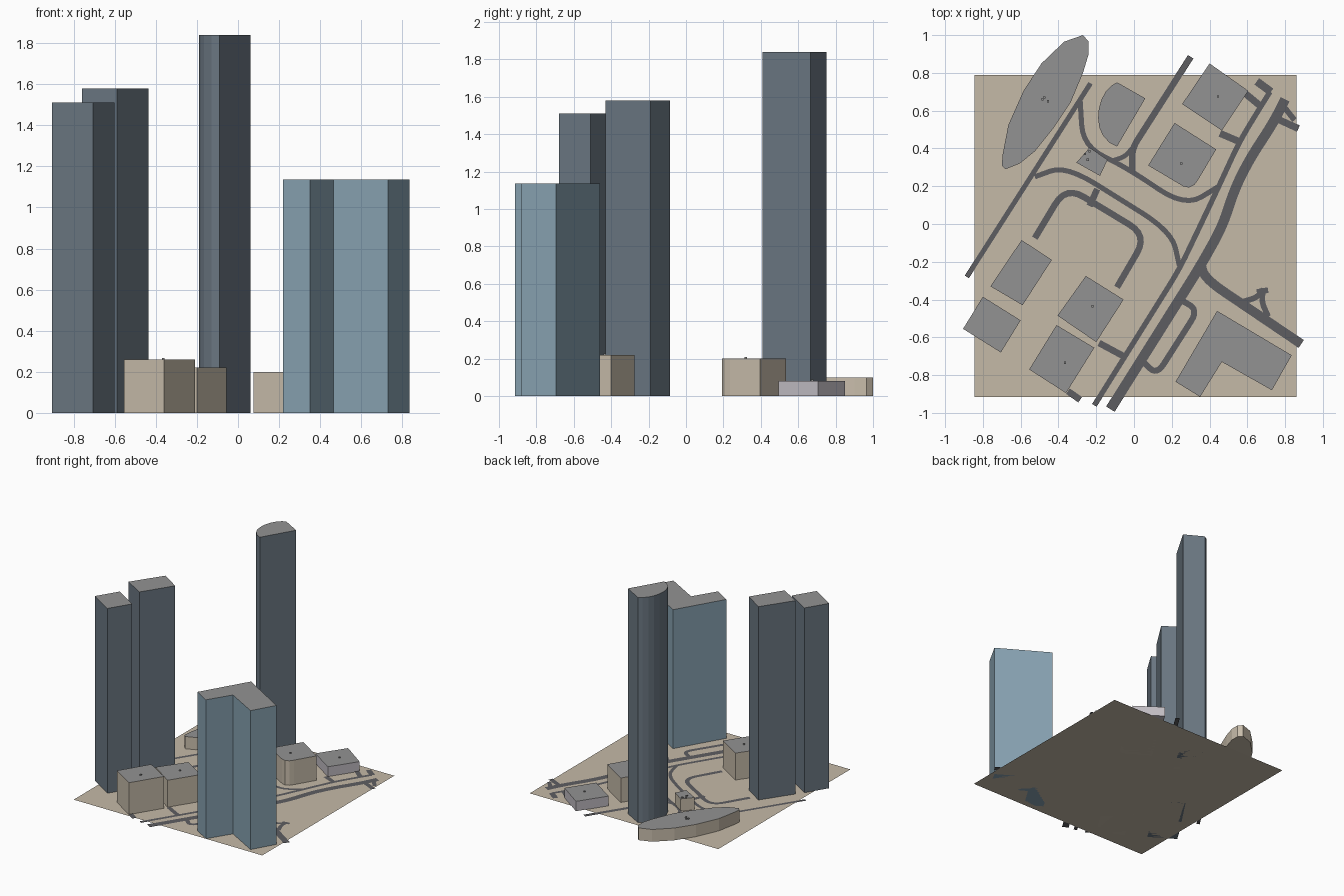
import bpy, bmesh
from mathutils import Vector

if "Cube" in bpy.data.objects:
    bpy.data.objects.remove(bpy.data.objects["Cube"])


def mat(name, r, g, b):
    m = bpy.data.materials.new(name)
    m.diffuse_color = (r, g, b, 1)
    m.use_nodes = True
    m.node_tree.nodes["Principled BSDF"].inputs["Base Color"].default_value = m.diffuse_color
    return m


BEIGE = mat("beige_wall", 0.58, 0.51, 0.41)
LILAC = mat("pale_wall", 0.55, 0.52, 0.56)
SLATE = mat("slate_wall", 0.15, 0.19, 0.23)
BLUE = mat("blue_wall", 0.25, 0.37, 0.45)
ROOF = mat("roof_grey", 0.29, 0.29, 0.29)
ROAD = mat("asphalt", 0.11, 0.11, 0.12)
LAND = mat("land", 0.56, 0.49, 0.39)


def finish(bm, name, *mats):
    me = bpy.data.meshes.new(name)
    bm.to_mesh(me)
    bm.free()
    for m in mats:
        me.materials.append(m)
    ob = bpy.data.objects.new(name, me)
    bpy.context.collection.objects.link(ob)
    return ob


def prism(name, pts, z0, z1, wall):
    """Upright footprint prism with a grey roof."""
    bm = bmesh.new()
    base = bm.faces.new([bm.verts.new((x, y, z0)) for x, y in pts])
    ext = bmesh.ops.extrude_face_region(bm, geom=[base])["geom"]
    bmesh.ops.translate(bm, vec=(0, 0, z1 - z0),
                        verts=[v for v in ext if isinstance(v, bmesh.types.BMVert)])
    bmesh.ops.recalc_face_normals(bm, faces=bm.faces[:])
    for f in bm.faces:
        f.material_index = int(f.normal.z > 0.5)
    return finish(bm, name, wall, ROOF)


def building(name, h, wall, pts, vents=()):
    prism(name, pts, 0, h, wall)
    for i, (x, y) in enumerate(vents):
        s = 0.006
        prism(f"{name}_vent_{i}", [(x - s, y - s), (x + s, y - s), (x + s, y + s), (x - s, y + s)],
              h, h + 0.008, ROOF)


def rounded(pts, r, steps=6):
    """Polyline with each inner corner replaced by a short curve."""
    p = [Vector(q) for q in pts]
    out = [p[0]]
    for a, b, c in zip(p, p[1:], p[2:]):
        ra, rc = min(r, (a - b).length * 0.49), min(r, (c - b).length * 0.49)
        s, e = b + (a - b).normalized() * ra, b + (c - b).normalized() * rc
        for i in range(steps + 1):
            t = i / steps
            out.append(s * (1 - t) ** 2 + b * 2 * t * (1 - t) + e * t * t)
    return out + [p[-1]]


def road(name, width, pts, r=0.06):
    """Flat ribbon following a path."""
    p = rounded(pts, r)
    bm = bmesh.new()
    rows = []
    for i, q in enumerate(p):
        d = (p[min(i + 1, len(p) - 1)] - p[max(i - 1, 0)]).normalized()
        n = Vector((-d.y, d.x)) * width / 2
        rows.append([bm.verts.new((*(q + k * n), 0.004)) for k in (1, -1)])
    for (a, b), (c, d) in zip(rows, rows[1:]):
        bm.faces.new((a, b, d, c))
    finish(bm, name, ROAD)


# ground plate
bm = bmesh.new()
bm.faces.new([bm.verts.new((x, y, 0)) for x, y in
              ((-0.845, -0.915), (0.86, -0.915), (0.86, 0.79), (-0.845, 0.79))])
finish(bm, "ground", LAND)

# towers
building("tall_tower_left", 1.58, SLATE,
         [(-.595, -.085), (-.435, -.19), (-.59, -.43), (-.76, -.33)])
building("tall_tower_far_left", 1.51, SLATE,
         [(-.80, -.385), (-.60, -.51), (-.705, -.68), (-.905, -.555)])
building("l_shaped_tower", 1.135, BLUE,
         [(.44, -.46), (.835, -.695), (.73, -.88), (.465, -.73), (.35, -.915), (.22, -.835)])
building("round_sided_tower", 1.84, SLATE,
         [(.06, .665), (-.09, .41), (-.13, .43), (-.165, .47), (-.183, .51), (-.19, .56),
          (-.186, .61), (-.172, .66), (-.15, .70), (-.12, .732), (-.09, .75)])

# low buildings
building("lens_hall", 0.10, BEIGE,
         [(-.27, 1.0), (-.24, .965), (-.24, .90), (-.27, .80), (-.335, .645), (-.425, .51),
          (-.525, .385), (-.605, .32), (-.68, .29), (-.70, .31), (-.695, .37), (-.665, .525),
          (-.585, .705), (-.49, .85), (-.37, .965)],
         [(-.475, .67), (-.455, .65), (-.485, .66)])
building("kiosk", 0.10, BEIGE, [(-.235, .405), (-.14, .34), (-.18, .255), (-.305, .325)],
         [(-.26, .37), (-.235, .385), (-.245, .34)])
building("pavilion", 0.08, LILAC, [(.40, .85), (.605, .705), (.465, .495), (.255, .635)],
         [(.445, .675)])
building("corner_block", 0.20, BEIGE,
         [(.215, .535), (.435, .395), (.34, .235), (.32, .208), (.29, .193), (.26, .20), (.075, .31)],
         [(.25, .32)])
building("mid_block", 0.22, BEIGE, [(-.255, -.275), (-.055, -.40), (-.20, -.625), (-.405, -.485)],
         [(-.22, -.435)])
building("front_block", 0.26, BEIGE, [(-.41, -.535), (-.21, -.655), (-.36, -.895), (-.555, -.77)],
         [(-.365, -.735)])

# main roads
road("main_avenue", 0.053, [(-.125, -.98), (.35, -.225), (.47, -.01), (.53, .18), (.61, .34),
                            (.74, .54), (.80, .66)], 0.1)
road("parallel_street", 0.028, [(-.21, -.96), (.24, -.24), (.35, -.01), (.44, .18), (.56, .44),
                                (.67, .62), (.72, .70)], 0.1)
road("west_street", 0.026, [(-.23, .745), (-.885, -.28)])
road("north_street", 0.034, [(.30, .885), (-.01, .40), (-.01, .28)], 0.05)
road("east_branch", 0.05, [(.35, -.20), (.375, -.29), (.885, -.635)], 0.12)

# curved connecting roads
road("north_curve", 0.027, [(-.285, .65), (-.27, .41), (-.04, .30), (.27, .09), (.45, .20)], 0.17)
road("north_curve_spur", 0.025, [(-.01, .40), (-.05, .355), (-.115, .335)])
road("inner_curve", 0.027, [(-.525, .25), (-.36, .31), (.20, -.04), (.24, -.22)], 0.19)
road("court_loop", 0.034, [(-.525, -.075), (-.36, .20), (.07, -.06), (-.09, -.335)], 0.11)
road("court_link", 0.034, [(-.195, .185), (-.235, .095)])
road("service_loop", 0.032, [(.045, -.725), (.12, -.80), (.34, -.455), (.245, -.40)], 0.07)

# short stubs and turnouts
for i, (w, pts) in enumerate([
        (.042, [(.725, .70), (.65, .755)]),
        (.037, [(.675, .62), (.59, .69)]),
        (.037, [(.56, .435), (.455, .48)]),
        (.035, [(-.185, -.63), (-.055, -.70)]),
        (.035, [(-.35, -.885), (-.285, -.93)]),
        (.037, [(.75, .56), (.87, .505)]),
        (.030, [(.78, .64), (.81, .60), (.85, .55)]),
        (.030, [(.58, -.41), (.65, -.39), (.685, -.345)]),
        (.030, [(.685, -.345), (.675, -.41), (.71, -.49)]),
        (.030, [(.71, -.35), (.65, -.36)])]):
    road(f"road_stub_{i}", w, pts, 0.04)
